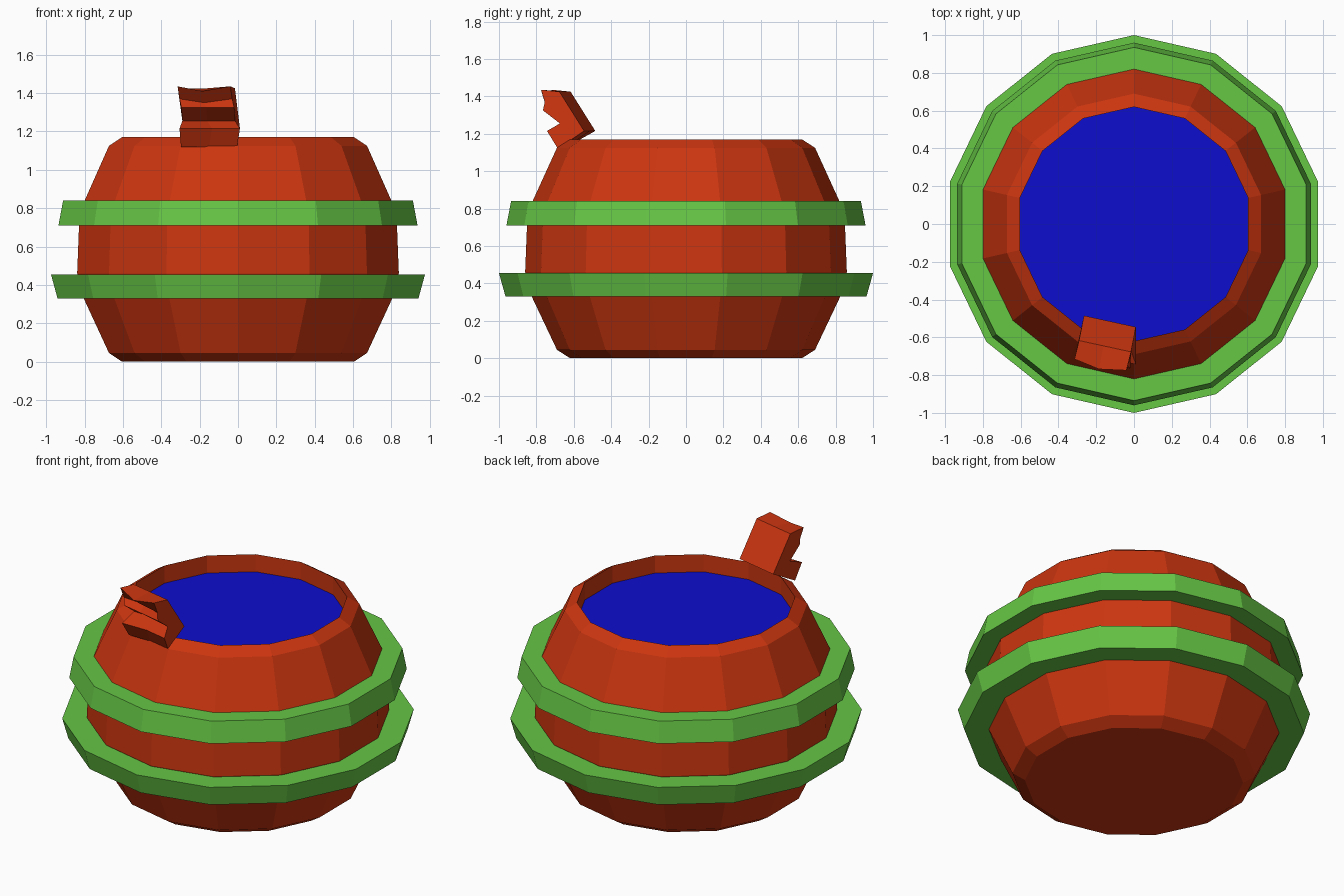
import bpy, bmesh, math

if "Cube" in bpy.data.objects:
    bpy.data.objects.remove(bpy.data.objects["Cube"])

SIDES = 14


def material(name, rgb):
    m = bpy.data.materials.new(name)
    m.diffuse_color = (*rgb, 1)
    m.use_nodes = True
    m.node_tree.nodes["Principled BSDF"].inputs["Base Color"].default_value = m.diffuse_color
    return m


RED = material("red", (0.604, 0.036, 0.005))
GREEN = material("green", (0.133, 0.570, 0.060))
BLUE = material("blue", (0.004, 0.004, 0.61))


def add_mesh(name, verts, faces, mat):
    me = bpy.data.meshes.new(name)
    me.from_pydata(verts, [], faces)
    me.materials.append(mat)
    me.update()
    ob = bpy.data.objects.new(name, me)
    bpy.context.collection.objects.link(ob)
    return ob


def lathe(name, profile, mat, closed=False, cap=False):
    """Spin (radius, z) points into a 14-sided form with a corner on the y axis."""
    verts = []
    for r, z in profile:
        for k in range(SIDES):
            a = math.pi / 2 + k * math.tau / SIDES
            verts.append((r * math.cos(a), r * math.sin(a), z))
    n = len(profile)
    faces = []
    for i in range(n if closed else n - 1):
        j = (i + 1) % n
        for k in range(SIDES):
            l = (k + 1) % SIDES
            faces.append((i * SIDES + k, i * SIDES + l, j * SIDES + l, j * SIDES + k))
    if cap:
        faces.append(tuple(reversed(range(SIDES))))
    return add_mesh(name, verts, faces, mat)


# barrel body with closed bottom, rim and inner wall
lathe("barrel_body", [(0.62, 0), (0.69, 0.045), (0.825, 0.33), (0.86, 0.46),
                      (0.85, 0.71), (0.82, 0.84), (0.69, 1.125), (0.62, 1.17),
                      (0.62, 1.06)], RED, cap=True)

# liquid surface just below the rim
lathe("liquid", [(0.62, 1.06)], BLUE, cap=True).data.flip_normals()

# two flared hoops, both widest towards the middle gap
lathe("lower_hoop", [(0.82, 0.33), (0.965, 0.33), (1.0, 0.455), (0.85, 0.455)],
      GREEN, closed=True)
lathe("upper_hoop", [(0.84, 0.71), (0.96, 0.71), (0.935, 0.84), (0.81, 0.84)],
      GREEN, closed=True)

# bent handle on the rim: right side profile, swept to the left
hook = [(0.01, -0.545, 1.215), (-0.016, -0.677, 1.425), (-0.04, -0.775, 1.435),
        (-0.03, -0.755, 1.37), (-0.02, -0.765, 1.325), (-0.015, -0.674, 1.255),
        (0.01, -0.743, 1.215), (-0.005, -0.685, 1.12)]
# small offsets of the middle section (notched front) and of the left end
middle = {2: (0, -0.025, -0.025), 3: (0, 0.05, -0.02), 5: (0, 0.02, 0)}
left = {6: (-0.04, -0.03, 0), 7: (-0.017, -0.03, 0)}
n = len(hook)
verts = []
for t, tweak in ((0, {}), (0.53, middle), (1, left)):
    for i, (x, y, z) in enumerate(hook):
        dx, dy, dz = tweak.get(i, (0, 0, 0))
        verts.append((x - 0.275 * t + dx, y + 0.06 * t + dy, z + dz))
faces = [tuple(range(n)), tuple(reversed(range(2 * n, 3 * n)))]
for c in range(2):
    for i in range(n):
        j = (i + 1) % n
        faces.append((c * n + j, c * n + i, (c + 1) * n + i, (c + 1) * n + j))
handle = add_mesh("rim_handle", verts, faces, RED)

# make the handle normals point outward
bm = bmesh.new()
bm.from_mesh(handle.data)
bmesh.ops.recalc_face_normals(bm, faces=bm.faces)
bm.to_mesh(handle.data)
bm.free()
